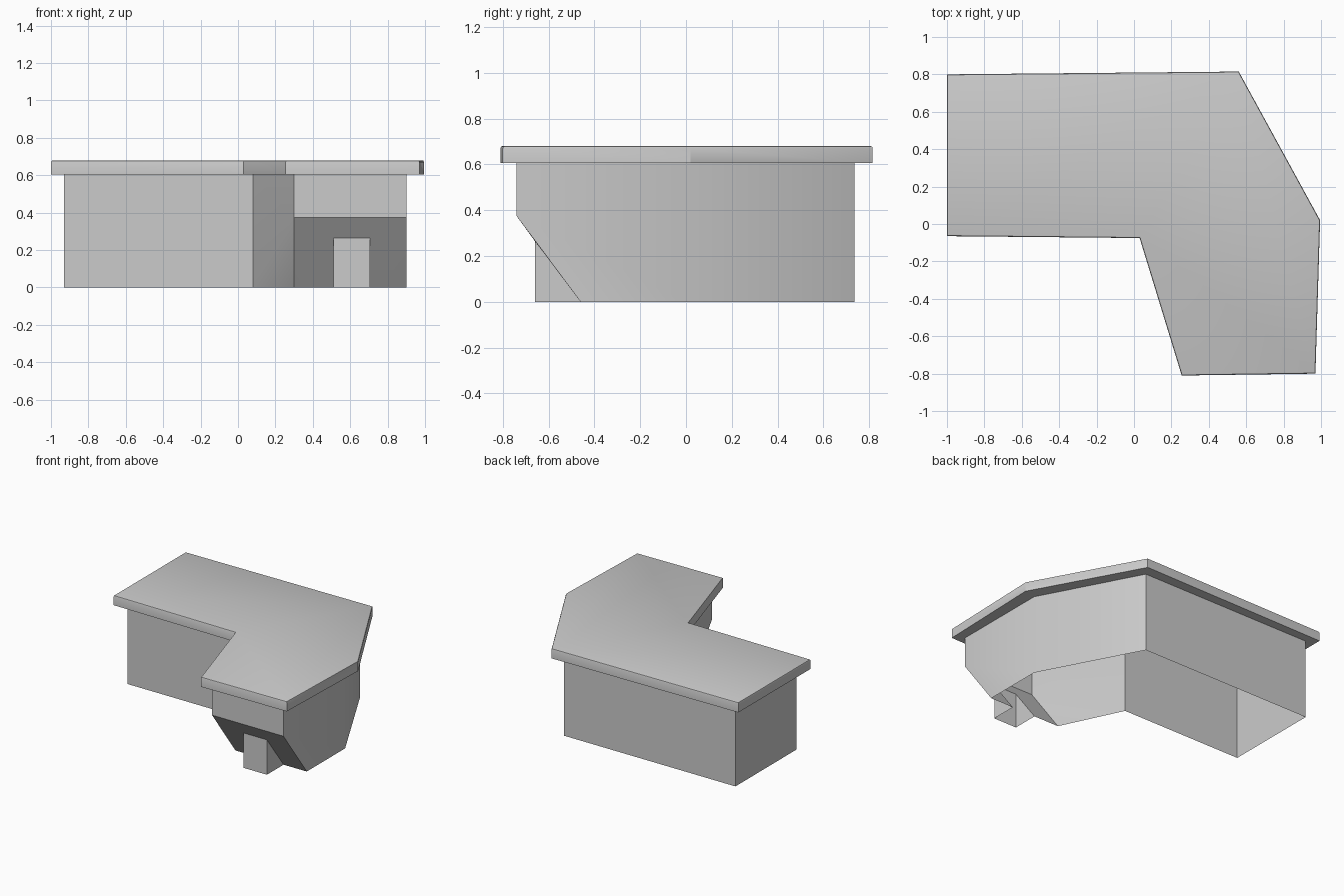
import bpy, bmesh

if "Cube" in bpy.data.objects:
    bpy.data.objects.remove(bpy.data.objects["Cube"])


def make_object(name, bm):
    bmesh.ops.recalc_face_normals(bm, faces=bm.faces[:])
    mesh = bpy.data.meshes.new(name)
    bm.to_mesh(mesh)
    bm.free()
    obj = bpy.data.objects.new(name, mesh)
    bpy.context.collection.objects.link(obj)
    bpy.ops.object.select_all(action='DESELECT')
    obj.select_set(True)
    bpy.context.view_layer.objects.active = obj
    bpy.ops.object.shade_smooth_by_angle()
    return obj


# countertop: angled L-shaped slab with a softened upper edge
outline = [(-1, 0.80), (0.56, 0.815), (0.995, 0.02), (0.97, -0.80),
           (0.255, -0.81), (0.03, -0.075), (-1, -0.065)]
bm = bmesh.new()
face = bm.faces.new([bm.verts.new((x, y, 0.605)) for x, y in outline])
ext = bmesh.ops.extrude_face_region(bm, geom=[face], use_keep_orig=True)
for v in ext['geom']:
    if isinstance(v, bmesh.types.BMVert):
        v.co.z = 0.68
top_edges = [e for e in bm.edges if all(v.co.z > 0.67 for v in e.verts)]
bmesh.ops.bevel(bm, geom=top_edges, offset=0.01, segments=2, profile=0.5, affect='EDGES')
make_object("countertop", bm)

# cabinet body: walls open underneath, slanted toe recess on the short arm
bm = bmesh.new()
V = lambda x, y, z: bm.verts.new((x, y, z))
T, K = 0.605, 0.375
plan = [(-0.93, 0.0), (-0.93, 0.735), (0.51, 0.735), (0.90, 0.0)]
low = [V(x, y, 0) for x, y in plan]
high = [V(x, y, T) for x, y in plan]
for i in range(3):
    bm.faces.new((low[i], low[i + 1], high[i + 1], high[i]))
inner_low, inner_high = V(0.08, 0, 0), V(0.08, 0, T)
bm.faces.new((low[0], inner_low, inner_high, high[0]))
toe, knee, lip = ([V(x, y, z) for x in (0.30, 0.90)]
                  for y, z in ((-0.46, 0), (-0.74, K), (-0.74, T)))
# side walls of the short arm
for i, (a, b) in enumerate(((inner_low, inner_high), (low[3], high[3]))):
    bm.faces.new((b, knee[i], lip[i]))
    bm.faces.new((a, knee[i], b))
    bm.faces.new((a, toe[i], knee[i]))
bm.faces.new((knee[0], knee[1], lip[1], lip[0]))
# slanted recess around the foot, and the foot itself
foot_toe, foot_top, foot_low = ([V(x, y, z) for x in (0.51, 0.705)]
                                for y, z in ((-0.46, 0), (-0.66, 0.265), (-0.66, 0)))
bm.faces.new((knee[0], knee[1], foot_top[1], foot_top[0]))
for i in range(2):
    bm.faces.new((toe[i], knee[i], foot_top[i], foot_toe[i]))
    bm.faces.new((foot_toe[i], foot_top[i], foot_low[i]))
bm.faces.new((foot_low[0], foot_low[1], foot_top[1], foot_top[0]))
make_object("cabinet_body", bm)
